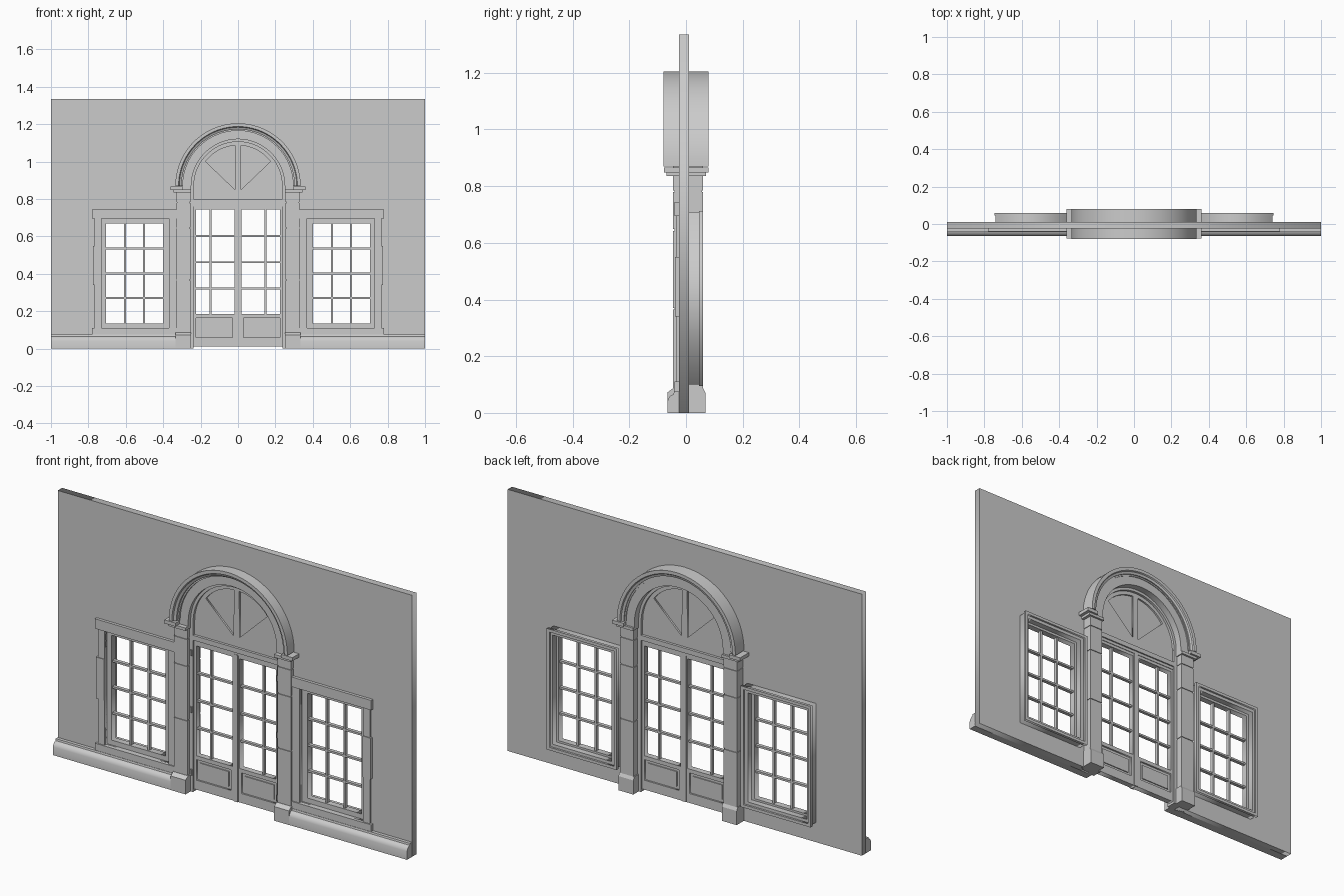
import bpy, bmesh
from math import sin, cos, pi, radians

cube = bpy.data.objects.get("Cube")
if cube:
    bpy.data.objects.remove(cube)

GREY = (0.6, 0.6, 0.6, 1)
stone = bpy.data.materials.new("plain grey")
stone.use_nodes = True
stone.diffuse_color = GREY
stone.node_tree.nodes["Principled BSDF"].inputs["Base Color"].default_value = GREY

ARCH_Z = 0.87


def finish(ob, mirror=False, smooth=False):
    if not ob.data.materials:
        ob.data.materials.append(stone)
    if mirror:
        mod = ob.modifiers.new("both sides", 'MIRROR')
        mod.use_mirror_merge = False
    if smooth:
        bpy.ops.object.select_all(action='DESELECT')
        ob.select_set(True)
        bpy.context.view_layer.objects.active = ob
        bpy.ops.object.shade_smooth_by_angle(angle=radians(30))
    return ob


def from_bmesh(name, bm, **kw):
    bmesh.ops.recalc_face_normals(bm, faces=bm.faces)
    me = bpy.data.meshes.new(name)
    bm.to_mesh(me)
    bm.free()
    ob = bpy.data.objects.new(name, me)
    bpy.context.collection.objects.link(ob)
    return finish(ob, **kw)


def boxes(name, items, **kw):
    """Each item is x0, x1, y0, y1, z0, z1."""
    bm = bmesh.new()
    for x0, x1, y0, y1, z0, z1 in items:
        vs = bmesh.ops.create_cube(bm, size=1)["verts"]
        for v in vs:
            v.co.x = x1 if v.co.x > 0 else x0
            v.co.y = y1 if v.co.y > 0 else y0
            v.co.z = z1 if v.co.z > 0 else z0
    return from_bmesh(name, bm, **kw)


def plate(name, loops, y0, y1, **kw):
    """Upright plate: first loop is the outline, the others are holes."""
    cu = bpy.data.curves.new(name, 'CURVE')
    cu.dimensions = '2D'
    cu.fill_mode = 'BOTH'
    cu.extrude = (y1 - y0) / 2
    for loop in loops:
        sp = cu.splines.new('POLY')
        sp.points.add(len(loop) - 1)
        for p, (x, z) in zip(sp.points, loop):
            p.co = (x, z, 0, 1)
        sp.use_cyclic_u = True
    tmp = bpy.data.objects.new(name + "_curve", cu)
    bpy.context.collection.objects.link(tmp)
    bpy.context.view_layer.update()
    me = bpy.data.meshes.new_from_object(tmp.evaluated_get(bpy.context.evaluated_depsgraph_get()))
    bpy.data.objects.remove(tmp)
    for v in me.vertices:
        x, z, d = v.co
        v.co = (x, (y0 + y1) / 2 - d, z)
    me.name = name
    bm = bmesh.new()
    bm.from_mesh(me)
    bmesh.ops.remove_doubles(bm, verts=bm.verts, dist=1e-5)
    bpy.data.meshes.remove(me)
    return from_bmesh(name, bm, **kw)


def rect(x0, x1, z0, z1):
    return [(x0, z0), (x1, z0), (x1, z1), (x0, z1)]


def arc(r, a0=0, a1=180, n=32):
    return [(r * cos(radians(a0 + (a1 - a0) * i / n)),
             ARCH_Z + r * sin(radians(a0 + (a1 - a0) * i / n))) for i in range(n + 1)]


def arch_ring(name, profile, steps=40):
    """Sweep a radius / depth profile over the half circle."""
    bm = bmesh.new()
    face = bm.faces.new([bm.verts.new((r, y, ARCH_Z)) for r, y in profile])
    bmesh.ops.spin(bm, geom=[face] + face.edges[:] + face.verts[:], cent=(0, 0, ARCH_Z),
                   axis=(0, -1, 0), angle=pi, steps=steps, use_duplicate=False)
    return from_bmesh(name, bm, smooth=True)


# Wall with the arched doorway and two window openings
outline = [(1, 0), (1, 1.335), (-1, 1.335), (-1, 0), (-0.28, 0)]
outline += arc(0.28)[::-1] + [(0.28, 0)]
plate("wall", [outline, rect(0.37, 0.73, 0.11, 0.695), rect(-0.73, -0.37, 0.11, 0.695)],
      -0.025, 0.01)

# Skirting along the front, rounded at the top
bm = bmesh.new()
prof = [(-0.02, 0), (-0.065, 0), (-0.065, 0.042), (-0.061, 0.053),
        (-0.053, 0.062), (-0.044, 0.066), (-0.042, 0.075), (-0.02, 0.075)]
f = bm.faces.new([bm.verts.new((0.32, y, z)) for y, z in prof])
ext = bmesh.ops.extrude_face_region(bm, geom=[f], use_keep_orig=True)["geom"]
for v in ext:
    if isinstance(v, bmesh.types.BMVert):
        v.co.x = 1
from_bmesh("skirting", bm, mirror=True, smooth=True)

# Stone piers beside the door: core, coursed blocks and plinth
blocks = [(0.258, 0.327, -0.041, 0.056, 0, 0.835)]
for z0, z1 in ((0.08, 0.364), (0.37, 0.642), (0.648, 0.78), (0.785, 0.835)):
    blocks.append((0.255, 0.33, -0.045, 0.06, z0, z1))
boxes("door_pier", blocks, mirror=True)
bm = bmesh.new()
vs = bmesh.ops.create_cube(bm, size=1)["verts"]
for v in vs:
    v.co.x = 0.334 if v.co.x > 0 else 0.25
    v.co.y = 0.068 if v.co.y > 0 else -0.066
    v.co.z = 0.072 if v.co.z > 0 else 0
top = max(bm.faces, key=lambda fc: fc.calc_center_median().z)
up = bmesh.ops.extrude_face_region(bm, geom=[top])["geom"]
bmesh.ops.delete(bm, geom=[top], context='FACES_ONLY')
for v in up:
    if isinstance(v, bmesh.types.BMVert):
        v.co.z = 0.087
        v.co.y = 0.06 if v.co.y > 0 else -0.046
from_bmesh("pier_plinth", bm, mirror=True)

# Imposts that carry the arch
boxes("impost", [(0.25, 0.345, -0.068, 0.07, 0.835, 0.85),
                 (0.298, 0.362, -0.078, 0.08, 0.848, 0.866),
                 (0.25, 0.30, -0.045, 0.06, 0.835, ARCH_Z)], mirror=True)

# Arch: plain voussoir band with a raised outer moulding
arch_ring("arch_band", [(0.25, -0.045), (0.305, -0.045), (0.305, 0.06), (0.25, 0.06)])
arch_ring("arch_moulding", [(0.295, -0.055), (0.302, -0.055), (0.302, -0.066), (0.314, -0.072),
                            (0.318, -0.08), (0.335, -0.08), (0.335, 0.08), (0.318, 0.08),
                            (0.314, 0.074), (0.302, 0.07), (0.302, 0.064), (0.295, 0.064)])

# Fanlight: rim, panel with two wedge lights, thin infill
arch_ring("fanlight_rim", [(0.236, -0.025), (0.251, -0.025), (0.251, 0.025), (0.236, 0.025)])
wedge = [(0.016, 0.85)] + arc(0.217, 37, 86, 12)
mirrored = [(-x, z) for x, z in wedge]
plate("fanlight_panel", [arc(0.24) + [(-0.24, 0.80), (0.24, 0.80)], wedge, mirrored],
      -0.012, 0.012)
plate("fanlight_infill", [arc(0.23) + [(-0.23, 0.81), (0.23, 0.81)]], -0.003, 0.003)

# Door frame and transom
boxes("door_frame", [(0.237, 0.258, -0.025, 0.025, 0, ARCH_Z)], mirror=True)
boxes("transom", [(-0.25, 0.25, -0.025, 0.025, 0.775, 0.80),
                  (-0.25, 0.25, -0.018, 0.018, 0.76, 0.775)])

# Double doors: leaf, glazing bars, lower raised panel, meeting strip
plate("door_leaf", [rect(0.001, 0.24, 0.012, 0.763), rect(0.02, 0.225, 0.185, 0.745),
                    rect(0.03, 0.225, 0.06, 0.165)], -0.015, 0.015, mirror=True)
bars = [(0.143, 0.153, -0.008, 0.008, 0.18, 0.75)]
bars += [(0.015, 0.23, -0.008, 0.008, z - 0.005, z + 0.005) for z in (0.322, 0.462, 0.602)]
boxes("door_glazing_bars", bars, mirror=True)
boxes("door_lower_panel", [(0.025, 0.23, -0.006, 0.006, 0.055, 0.17),
                           (0.045, 0.21, -0.011, 0.011, 0.075, 0.15)], mirror=True)
boxes("meeting_strip", [(-0.012, 0.012, -0.02, 0.018, 0.012, 0.763)])
boxes("door_hinges", [(0.24, 0.25, -0.031, -0.02, z - 0.015, z + 0.015)
                      for z in (0.10, 0.42, 0.71)], mirror=True)

# Windows: sash and glazing bars
plate("window_sash", [rect(0.37, 0.73, 0.11, 0.695), rect(0.40, 0.705, 0.135, 0.67)],
      -0.012, 0.02, mirror=True)
bars = [(x - 0.005, x + 0.005, -0.006, 0.012, 0.13, 0.675) for x in (0.502, 0.604)]
bars += [(0.395, 0.71, -0.006, 0.012, z - 0.005, z + 0.005) for z in (0.27, 0.402, 0.536)]
boxes("window_glazing_bars", bars, mirror=True)

# Front window surround made of flat stone blocks
boxes("window_surround", [(0.32, 0.78, -0.04, -0.02, 0.695, 0.745),
                          (0.32, 0.78, -0.04, -0.02, 0.07, 0.11),
                          (0.73, 0.768, -0.034, -0.02, 0.11, 0.695),
                          (0.32, 0.37, -0.034, -0.02, 0.11, 0.695),
                          (0.73, 0.776, -0.038, -0.02, 0.34, 0.55)], mirror=True)

# Back window casing with a projecting lip
plate("window_back_casing", [rect(0.355, 0.74, 0.10, 0.708), rect(0.385, 0.718, 0.125, 0.682)],
      0.008, 0.05, mirror=True)
plate("window_back_lip", [rect(0.35, 0.746, 0.095, 0.713), rect(0.366, 0.73, 0.11, 0.698)],
      0.046, 0.06, mirror=True)
